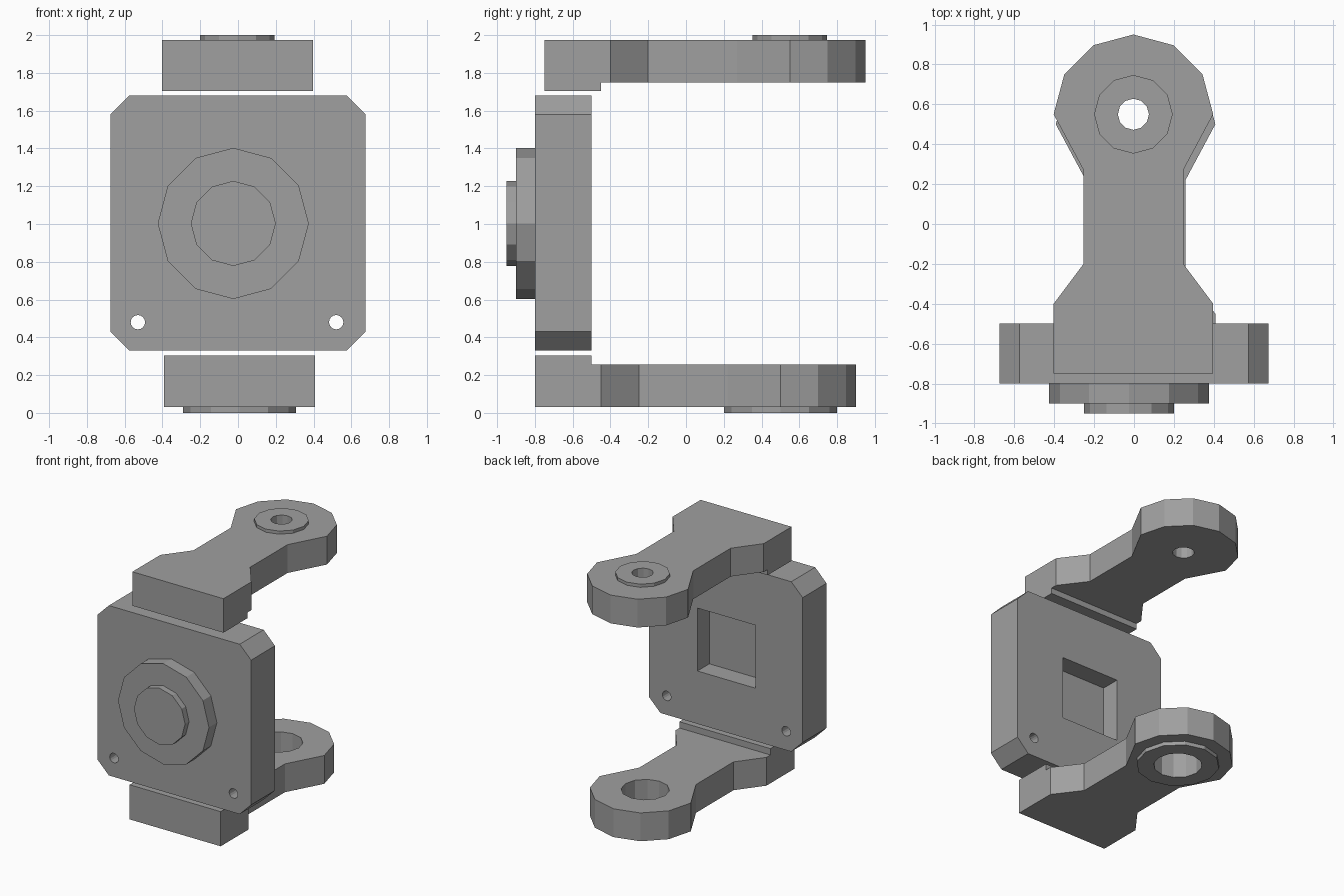
import bpy
import bmesh
from math import pi, sin, cos
from mathutils import Matrix, Vector

start = bpy.data.objects.get("Cube")
if start:
    bpy.data.objects.remove(start, do_unlink=True)

grey = bpy.data.materials.new("plain_grey")
grey.use_nodes = True
COLOUR = (0.35, 0.35, 0.35, 1)
grey.diffuse_color = COLOUR
grey.node_tree.nodes["Principled BSDF"].inputs["Base Color"].default_value = COLOUR

# Maps a flat outline (x, z) extruded along y
UPRIGHT = Matrix(((1, 0, 0, 0), (0, 0, 1, 0), (0, 1, 0, 0), (0, 0, 0, 1)))
FLAT = Matrix.Identity(4)


def prism(name, outline, low, high, frame=FLAT):
    """Extrude a closed outline from low to high along the frame's third axis."""
    bm = bmesh.new()
    face = bm.faces.new([bm.verts.new((u, v, low)) for u, v in outline])
    top = bmesh.ops.extrude_face_region(bm, geom=[face])["geom"]
    verts = [g for g in top if isinstance(g, bmesh.types.BMVert)]
    bmesh.ops.translate(bm, vec=Vector((0, 0, high - low)), verts=verts)
    bm.transform(frame)
    bmesh.ops.recalc_face_normals(bm, faces=bm.faces)
    mesh = bpy.data.meshes.new(name)
    bm.to_mesh(mesh)
    bm.free()
    mesh.materials.append(grey)
    obj = bpy.data.objects.new(name, mesh)
    bpy.context.collection.objects.link(obj)
    return obj


def ring(u, v, radius, sides=12):
    return [(u + radius * cos(2 * pi * i / sides), v + radius * sin(2 * pi * i / sides))
            for i in range(sides)]


def rect(u0, u1, v0, v1):
    return [(u0, v0), (u1, v0), (u1, v1), (u0, v1)]


def combine(target, tool, operation):
    """Apply a boolean and remove the tool object."""
    mod = target.modifiers.new("shape", "BOOLEAN")
    mod.operation, mod.solver, mod.object = operation, "EXACT", tool
    bpy.context.view_layer.objects.active = target
    bpy.ops.object.modifier_apply(modifier=mod.name)
    bpy.data.objects.remove(tool, do_unlink=True)


# Mounting plate with clipped corners
W, C, MID = 0.675, 0.1, 1.005
corners = [(W, W - C), (W - C, W), (C - W, W), (-W, W - C),
           (-W, C - W), (C - W, -W), (W - C, -W), (W, C - W)]
plate = prism("mounting_plate", [(x, z + MID) for x, z in corners], -0.8, -0.5, UPRIGHT)

# Screw holes, rear pocket and blind bore
for x in (-0.53, 0.52):
    for z in (0.48, 1.53):
        combine(plate, prism("cutter", ring(x, z, 0.038, 16), -0.9, -0.4, UPRIGHT), "DIFFERENCE")
combine(plate, prism("cutter", rect(-0.26, 0.25, 0.75, 1.25), -0.65, -0.4, UPRIGHT), "DIFFERENCE")
combine(plate, prism("cutter", ring(-0.02, 1.0, 0.078), -0.72, -0.6, UPRIGHT), "DIFFERENCE")

# Stepped discs on the front
prism("front_disc", ring(-0.025, 1.003, 0.4), -0.9, -0.8, UPRIGHT)
prism("front_cap", ring(-0.025, 1.003, 0.225), -0.95, -0.9, UPRIGHT)


def arm(name, dx, dy, outer, inner, foot_end, boss_end, boss_radius, bore_radius):
    """Waisted arm with a rounded end, a deeper foot, a raised boss and a bore."""
    side = [(0.4, -0.75), (0.4, -0.4), (0.25, -0.2), (0.25, 0.27)]
    head = ring(0, 0.55, 0.4)[:7]
    outline = side + head + [(-x, y) for x, y in reversed(side)]
    shift = Matrix.Translation((dx, dy, 0))
    mid = (outer + inner) / 2
    body = prism(name, outline, inner, outer, shift)
    combine(body, prism("foot", rect(-0.4, 0.4, -0.75, -0.45), foot_end, mid, shift), "UNION")
    combine(body, prism("boss", ring(0, 0.55, boss_radius), mid, boss_end, shift), "UNION")
    combine(body, prism("cutter", ring(0, 0.55, bore_radius), -1, 3, shift), "DIFFERENCE")


arm("upper_arm", -0.003, 0, 1.975, 1.75, 1.705, 2.0, 0.197, 0.078)
arm("lower_arm", 0.008, -0.05, 0.03, 0.255, 0.305, 0.0, 0.3, 0.175)
